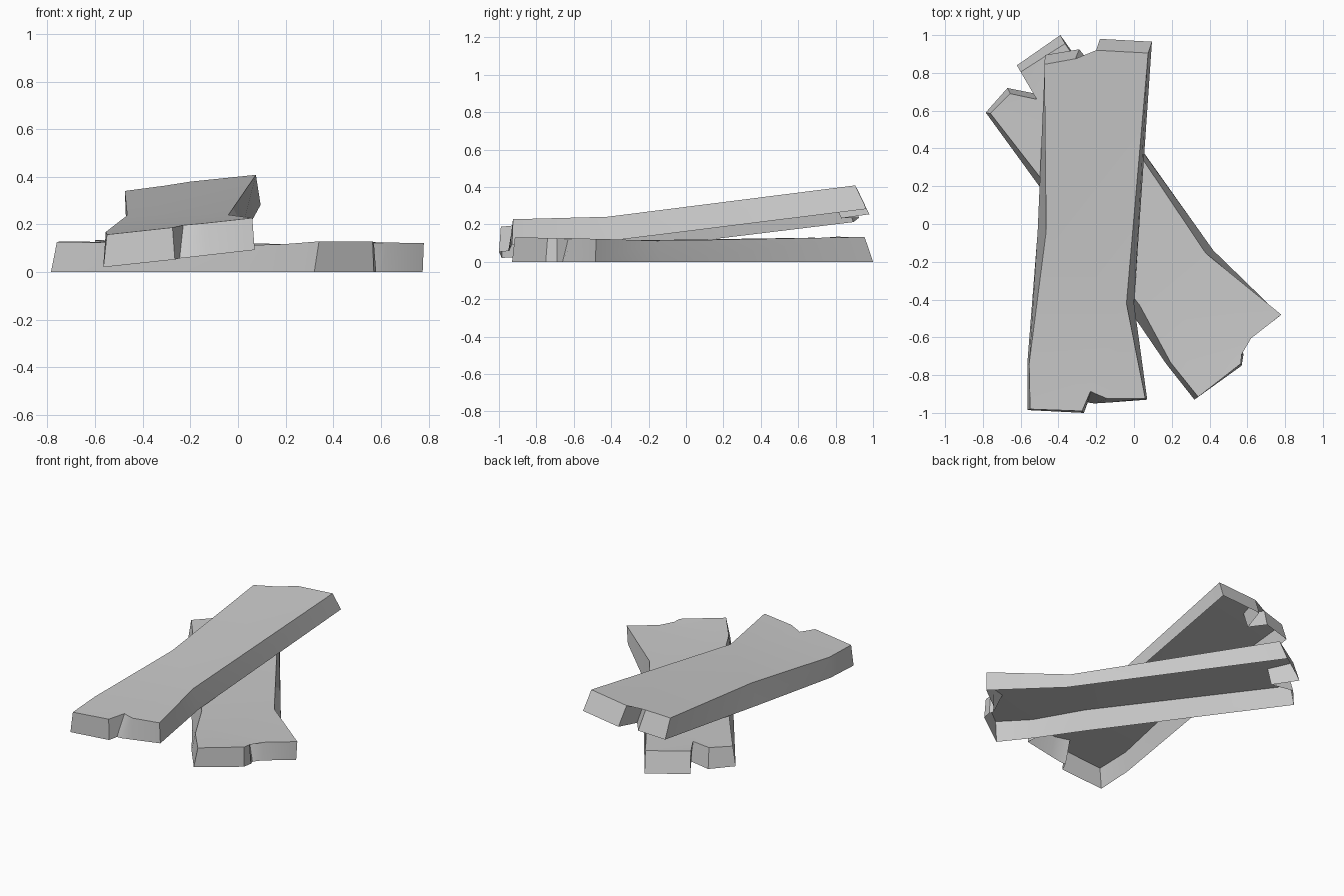
import bpy
import bmesh
from math import radians

cube = bpy.data.objects.get("Cube")
if cube:
    bpy.data.objects.remove(cube, do_unlink=True)

# One plain grey for both boards
grey = bpy.data.materials.new("weathered_grey")
grey.use_nodes = True
colour = (0.59, 0.59, 0.59, 1)
grey.diffuse_color = colour
shader = next(n for n in grey.node_tree.nodes if n.type == "BSDF_PRINCIPLED")
shader.inputs["Base Color"].default_value = colour
shader.inputs["Roughness"].default_value = 0.9


def lower_top(x, y):
    """Nearly level board that thickens slightly towards its ends."""
    along = 0.81 * y - 0.58 * x
    return 0.112 + 0.022 * along ** 4


def lower_bottom(x, y):
    return 0.0


def upper_top(x, y):
    """Leaning board, bent where it rests on the board below."""
    bend = y + 0.42
    slope = 0.117 if bend > 0 else 0.048
    return 0.245 + slope * bend + 0.11 * x


def upper_bottom(x, y):
    return upper_top(x, y) - 0.135


def make_board(name, outline, top_height, bottom_height):
    """Broken board: a top face and splayed edge walls, open underneath.
    Each outline row holds the top x, y and then the bottom x, y."""
    bm = bmesh.new()
    top = [bm.verts.new((x, y, top_height(x, y))) for x, y, _, _ in outline]
    base = [bm.verts.new((x, y, bottom_height(x, y))) for _, _, x, y in outline]
    lid = bm.faces.new(top)
    for i in range(len(top)):
        j = (i + 1) % len(top)
        bm.faces.new((base[i], base[j], top[j], top[i]))
    bmesh.ops.triangulate(bm, faces=[lid])

    mesh = bpy.data.meshes.new(name)
    bm.to_mesh(mesh)
    bm.free()
    mesh.materials.append(grey)
    board = bpy.data.objects.new(name, mesh)
    bpy.context.scene.collection.objects.link(board)

    bpy.ops.object.select_all(action="DESELECT")
    board.select_set(True)
    bpy.context.view_layer.objects.active = board
    bpy.ops.object.shade_smooth_by_angle(angle=radians(20))
    return board


# Board lying on the ground, counter-clockwise from its front corner
lower_outline = [
    (.34, -.915, .32, -.93),
    (.565, -.74, .57, -.75),
    (.57, -.69, .58, -.69),      # front notch
    (.525, -.63, .57, -.66),
    (.62, -.605, .61, -.61),
    (.78, -.48, .775, -.485),
    (.38, -.155, .42, -.14),     # bend in the right edge
    (-.365, .955, -.39, 1),
    (-.6, .805, -.62, .84),
    (-.515, .66, -.52, .69),     # back notch
    (-.655, .69, -.67, .72),
    (-.76, .585, -.785, .59),
    (.03, -.43, 0, -.49),        # bends in the left edge
    (.195, -.735, .17, -.74),
]

# Board leaning across it, counter-clockwise from its front left corner
upper_outline = [
    (-.55, -.98, -.565, -.985),
    (-.275, -.99, -.265, -1),
    (-.23, -.885, -.245, -.945),  # front notch
    (-.2, -.9, -.21, -.95),
    (-.14, -.925, -.13, -.945),
    (.06, -.925, .07, -.93),
    (-.04, -.42, 0, -.42),        # bend in the right edge
    (.075, .905, .095, .965),
    (-.2, .92, -.18, .98),
    (-.23, .77, -.215, .83),      # back notch
    (-.31, .875, -.29, .925),
    (-.475, .845, -.47, .895),
    (-.465, -.04, -.51, -.04),    # bends in the left edge
    (-.555, -.74, -.565, -.74),
]

make_board("lower_board", lower_outline, lower_top, lower_bottom)
make_board("upper_board", upper_outline, upper_top, upper_bottom)
